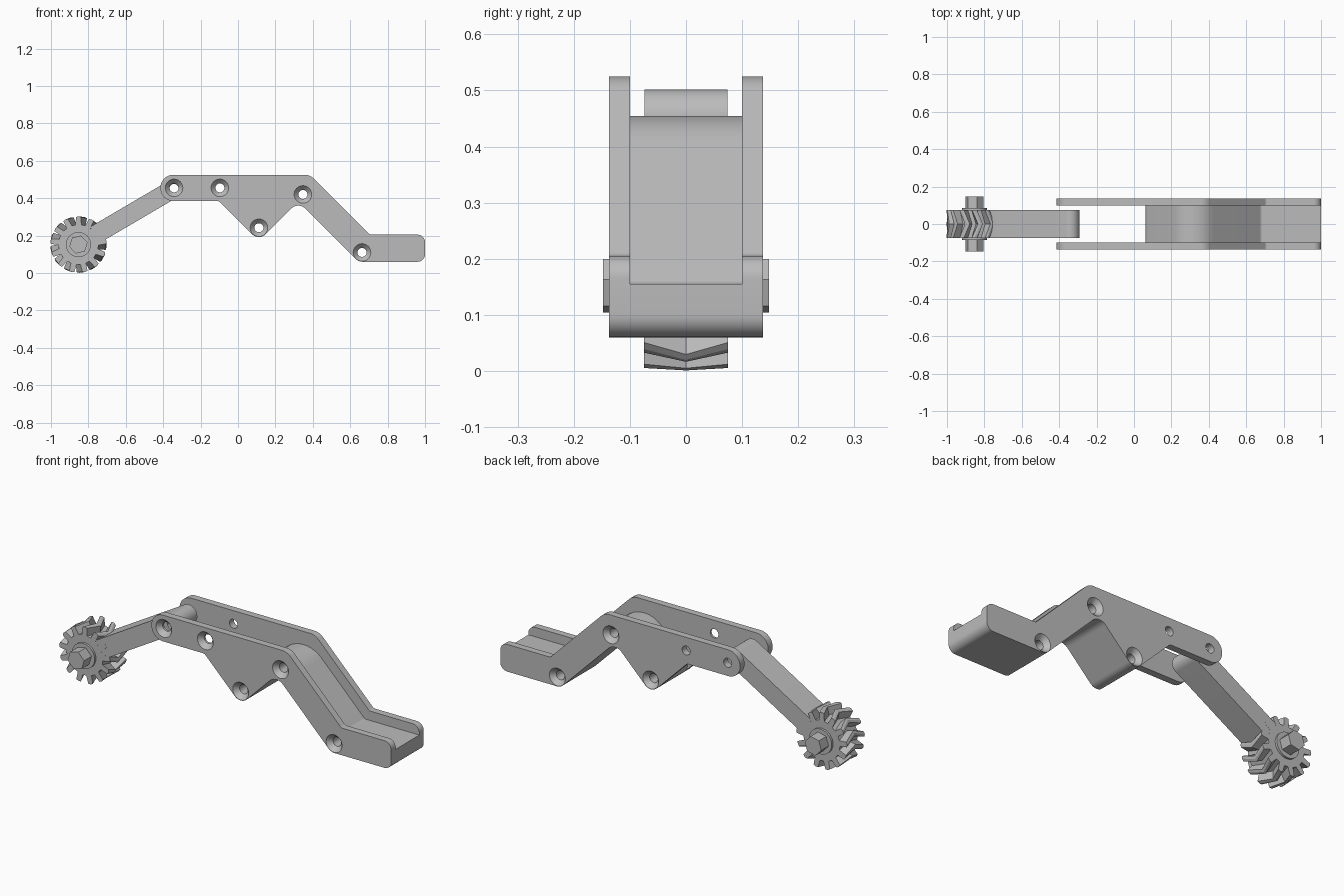
import bpy, bmesh, math
from mathutils import Vector

cube = bpy.data.objects.get("Cube")
if cube:
    bpy.data.objects.remove(cube, do_unlink=True)

grey = bpy.data.materials.new("plain grey")
grey.use_nodes = True
grey.diffuse_color = (0.5, 0.5, 0.5, 1)
grey.node_tree.nodes["Principled BSDF"].inputs["Base Color"].default_value = (0.5, 0.5, 0.5, 1)


def loft(name, sections):
    """Solid through (y, outline) sections, each outline a list of (x, z)."""
    bm = bmesh.new()
    rings = [[bm.verts.new((x, y, z)) for x, z in outline] for y, outline in sections]
    n = len(rings[0])
    for a, b in zip(rings, rings[1:]):
        for i in range(n):
            j = (i + 1) % n
            bm.faces.new((a[i], a[j], b[j], b[i]))
    bm.faces.new(rings[0])
    bm.faces.new(rings[-1])
    bmesh.ops.recalc_face_normals(bm, faces=bm.faces)
    mesh = bpy.data.meshes.new(name)
    bm.to_mesh(mesh)
    bm.free()
    obj = bpy.data.objects.new(name, mesh)
    bpy.context.collection.objects.link(obj)
    mesh.materials.append(grey)
    return obj


def prism(name, outline, y0, y1):
    return loft(name, [(y0, outline), (y1, outline)])


def circle(cx, cz, r, n=32, turn=0.0):
    angles = [turn + i * math.tau / n for i in range(n)]
    return [(cx + r * math.cos(a), cz + r * math.sin(a)) for a in angles]


def rounded(corners, steps=10):
    """Polygon of (x, z, radius) corners with each corner filleted."""
    out = []
    for i, (x, z, r) in enumerate(corners):
        p = Vector((x, z))
        if r == 0:
            out.append((x, z))
            continue
        u = (Vector(corners[i - 1][:2]) - p).normalized()
        v = (Vector(corners[(i + 1) % len(corners)][:2]) - p).normalized()
        half = u.angle(v) / 2
        centre = p + (u + v).normalized() * (r / math.sin(half))
        a = p + u * (r / math.tan(half)) - centre
        b = p + v * (r / math.tan(half)) - centre
        sweep = a.angle(b)
        for k in range(steps + 1):
            t = k / steps
            q = centre + (a * math.sin((1 - t) * sweep) + b * math.sin(t * sweep)) / math.sin(sweep)
            out.append((q.x, q.y))
    return out


def cut(obj, cutter):
    mod = obj.modifiers.new("hole", "BOOLEAN")
    mod.operation = "DIFFERENCE"
    mod.solver = "EXACT"
    mod.object = cutter
    bpy.context.view_layer.objects.active = obj
    bpy.ops.object.modifier_apply(modifier=mod.name)
    bpy.data.objects.remove(cutter, do_unlink=True)


def drill(obj, x, z, side=0):
    """Straight hole, or one countersunk from the given y side."""
    if side == 0:
        cut(obj, prism("hole_cutter", circle(x, z, BORE), -0.3, 0.3))
        return
    stations = [(0.05, BORE), (0.112, BORE), (0.137, SINK), (0.16, SINK)]
    cut(obj, loft("hole_cutter", [(side * y, circle(x, z, r)) for y, r in stations]))


BORE, SINK = 0.024, 0.047
INNER, OUTER = 0.1, 0.137
upper_holes = [(-0.342, 0.455), (-0.097, 0.455)]
body_holes = [(0.112, 0.242), (0.347, 0.42), (0.663, 0.11)]

# Side plates
plate_outline = rounded([
    (-0.415, 0.525, 0.069), (0.385, 0.525, 0.07), (0.705, 0.205, 0.02),
    (1, 0.205, 0.04), (1, 0.06, 0.04), (0.645, 0.06, 0.05),
    (0.3225, 0.3825, 0.054), (0.1115, 0.1715, 0.05),
    (-0.102, 0.385, 0.02), (-0.415, 0.385, 0.069)])
parts = []
for name, side in (("front_side_plate", -1), ("back_side_plate", 1)):
    plate = prism(name, plate_outline, side * INNER, side * OUTER)
    for x, z in upper_holes:
        drill(plate, x, z, -1 if side < 0 else 0)
    for x, z in body_holes:
        drill(plate, x, z, side)
    parts.append(plate)

# Channel floor between the plates
floor_outline = rounded([
    (0.0415, 0.2415, 0.049), (0.317, 0.517, 0.15), (0.679, 0.155, 0.02),
    (1, 0.155, 0), (1, 0.06, 0.04), (0.645, 0.06, 0.05),
    (0.3225, 0.3825, 0.054), (0.1115, 0.1715, 0.049)])
floor = prism("channel_floor", floor_outline, -INNER, INNER)
for x, z in body_holes:
    drill(floor, x, z)
parts.append(floor)

# Swinging arm with a rounded pivot end
hub = Vector((-0.853, 0.152))
pivot = Vector((-0.342, 0.452))
along = (pivot - hub).normalized()
across = Vector((-along.y, along.x)) * 0.05
start, end = hub + along * 0.1, pivot + along * 0.05
arm_outline = rounded([(*(start + across), 0), (*(end + across), 0.0495),
                       (*(end - across), 0.0495), (*(start - across), 0)])
arm = prism("swing_arm", arm_outline, -0.074, 0.074)
drill(arm, *pivot)
parts.append(arm)


# Herringbone gear
def gear_outline(turn, teeth=13):
    out = []
    pitch = math.tau / teeth
    for i in range(teeth):
        mid = math.pi / 2 + turn + i * pitch
        for r, share in ((0.107, -0.3), (0.148, -0.19), (0.151, 0), (0.148, 0.19), (0.107, 0.3)):
            a = mid + share * pitch
            out.append((hub.x + r * math.cos(a), hub.y + r * math.sin(a)))
    return out


parts.append(loft("herringbone_gear", [
    (-0.0745, gear_outline(0)), (0, gear_outline(-0.22)), (0.0745, gear_outline(0))]))

# Collar and hexagonal axle through the gear
parts.append(prism("gear_collar", circle(*hub, 0.067), -0.086, 0.086))
parts.append(prism("hex_axle", circle(*hub, 0.05, 6, math.radians(13)), -0.148, 0.148))

# Smooth the curved walls, keep the edges sharp
bpy.ops.object.select_all(action="DESELECT")
for obj in parts:
    obj.select_set(True)
bpy.context.view_layer.objects.active = parts[0]
bpy.ops.object.shade_smooth_by_angle(angle=math.radians(25))
